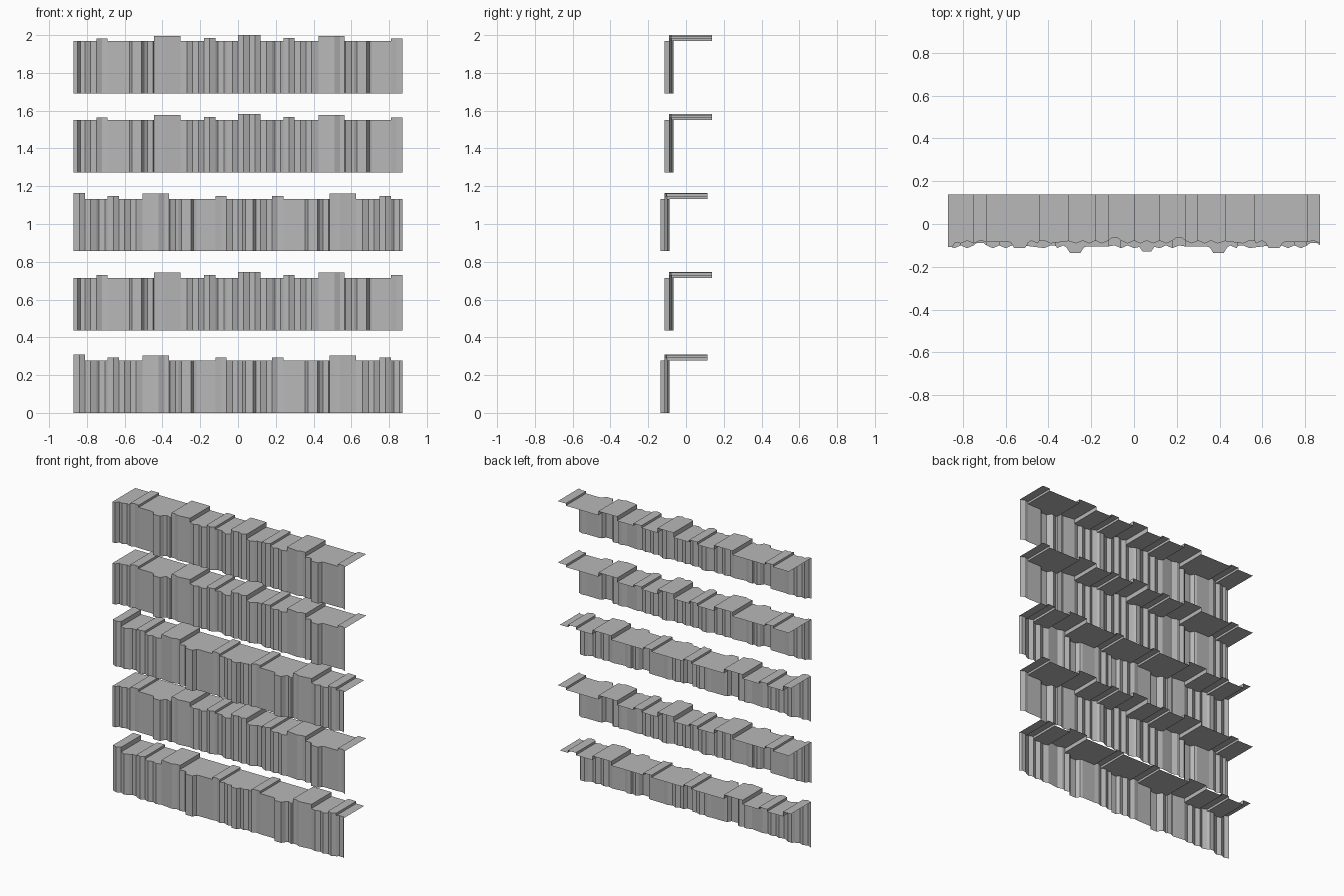
import bpy

cube = bpy.data.objects.get("Cube")
if cube:
    bpy.data.objects.remove(cube, do_unlink=True)

stone = bpy.data.materials.new("grey stone")
stone.use_nodes = True
GREY = (0.48, 0.48, 0.48, 1)
stone.diffuse_color = GREY
stone.node_tree.nodes["Principled BSDF"].inputs["Base Color"].default_value = GREY

HALF = 0.87        # half the length of a ledge
PERIOD = 1.86      # the rock pattern repeats and is mirrored about its centre
STEP = 0.03
WALL = 0.277       # height of the wall below the low tops

# Raised blocks: start, end, extra height
BLOCKS = [(0, 0.06, 0.032), (0.18, 0.24, 0.016), (0.365, 0.505, 0.028), (0.75, 0.81, 0.015)]

# Half of the wall outline: a zigzag with a notch, a flat slab and two bumps
special = [(0.12, -0.078), (0.135, -0.066), (0.165, -0.066), (0.18, -0.078),
           (0.365, -0.08), (0.43, -0.088), (0.505, -0.08),
           (0.555, -0.088), (0.57, -0.113), (0.62, -0.113), (0.635, -0.088),
           (0.65, -0.083), (0.75, -0.083),
           (0.895, -0.085), (0.91, -0.107), (0.93, -0.107)]
covered = [(0.11, 0.19), (0.35, 0.44), (0.545, 0.76), (0.88, 0.94)]
outline = list(special)
for k in range(32):
    u = k * STEP
    if not any(a < u < b for a, b in covered):
        outline.append((u, -0.091 if k % 2 else -0.078))
outline.sort()


def depth(u):
    """Depth of the wall at a place in the pattern."""
    for (a, ya), (b, yb) in zip(outline, outline[1:]):
        if a <= u <= b:
            return ya + (yb - ya) * (u - a) / (b - a)
    return outline[-1][1]


def rise(u):
    return next((h for a, b, h in BLOCKS if a < u < b), 0)


def fold(u):
    """Wrap a position into the mirrored half of the pattern."""
    u = abs(u) % PERIOD
    return min(u, PERIOD - u)


def ledge(name, base, centre, shift, back):
    # Break points along the ledge
    marks = {-HALF, HALF}
    for u, _ in outline:
        for n in (-1, 0, 1):
            for s in (-1, 1):
                x = round(centre + n * PERIOD + s * u, 4)
                if -HALF < x < HALF:
                    marks.add(x)
    xs = sorted(marks)
    verts, faces = [], []
    last = None
    for a, b in zip(xs, xs[1:]):
        if b - a < 0.002:
            continue
        top = base + WALL + rise(fold((a + b) / 2 - centre))
        ya, yb = (depth(fold(x - centre)) + shift for x in (a, b))
        i = len(verts)
        verts += [(a, ya, base), (b, yb, base), (b, yb, top), (a, ya, top),
                  (b, back, top), (a, back, top)]
        faces += [(i, i + 1, i + 2, i + 3), (i + 3, i + 2, i + 4, i + 5)]
        # Side of a raised block
        if last is not None and abs(last - top) > 0.001:
            j = i - 6
            faces.append((i + 3, i + 5, j + 4, j + 2))
        last = top
    mesh = bpy.data.meshes.new(name)
    mesh.from_pydata(verts, [], faces)
    mesh.materials.append(stone)
    mesh.update()
    obj = bpy.data.objects.new(name, mesh)
    bpy.context.collection.objects.link(obj)


# Five ledges, some set forward with the pattern moved by half a period
for i, (base, forward) in enumerate([(0, True), (0.437, False), (0.856, True),
                                     (1.273, False), (1.691, False)]):
    if forward:
        ledge(f"ledge_{i + 1}", base, -HALF, -0.022, 0.115)
    else:
        ledge(f"ledge_{i + 1}", base, 0.06, 0, 0.137)
